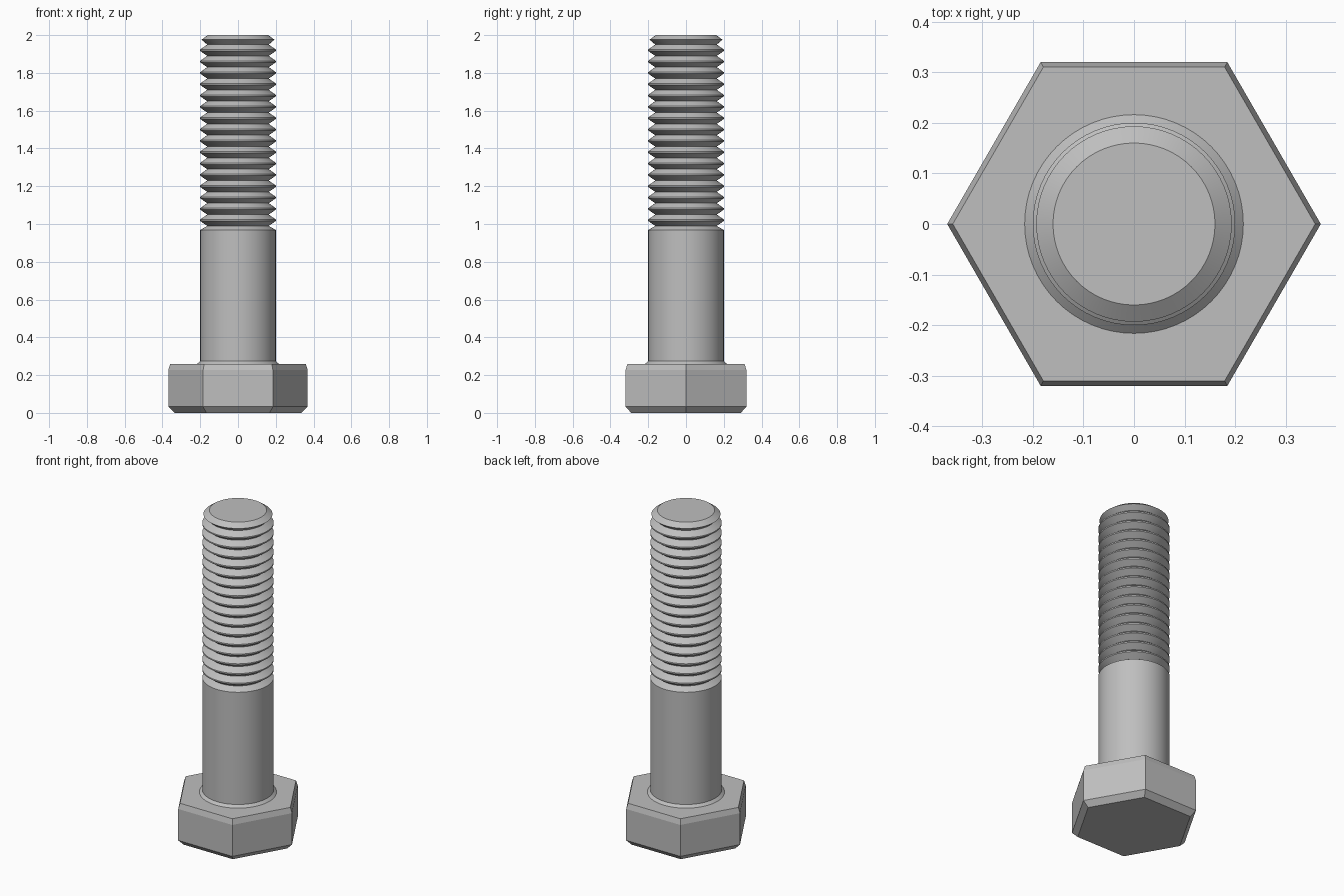
import bpy
import bmesh
from math import sin, cos, pi

cube = bpy.data.objects.get("Cube")
if cube:
    bpy.data.objects.remove(cube, do_unlink=True)

# Plain steel
steel = bpy.data.materials.new("steel_grey")
steel.use_nodes = True
colour = (0.52, 0.52, 0.52, 1)
steel.diffuse_color = colour
steel.node_tree.nodes["Principled BSDF"].inputs["Base Color"].default_value = colour


def lathe(name, profile, sides, cap_bottom=False, cap_top=False, smooth=True):
    """Stack rings of (radius, height) around z and join them with quads."""
    bm = bmesh.new()
    rings = []
    for r, z in profile:
        rings.append([bm.verts.new((r * cos(2 * pi * i / sides),
                                    r * sin(2 * pi * i / sides), z))
                      for i in range(sides)])
    for low, high in zip(rings, rings[1:]):
        for i in range(sides):
            j = (i + 1) % sides
            bm.faces.new((low[i], low[j], high[j], high[i]))
    if cap_bottom:
        bm.faces.new(rings[0][::-1])
    if cap_top:
        bm.faces.new(rings[-1])
    mesh = bpy.data.meshes.new(name)
    bm.to_mesh(mesh)
    bm.free()
    mesh.materials.append(steel)
    obj = bpy.data.objects.new(name, mesh)
    bpy.context.collection.objects.link(obj)
    if smooth:
        bpy.ops.object.select_all(action="DESELECT")
        obj.select_set(True)
        bpy.context.view_layer.objects.active = obj
        bpy.ops.object.shade_smooth_by_angle(angle=pi / 6)
    return obj


# Hexagonal head with a wide lower chamfer and a slight upper one
lathe("hex_head", [(0.335, 0), (0.369, 0.033), (0.369, 0.227), (0.358, 0.26)],
      6, cap_bottom=True, cap_top=True, smooth=False)

# Plain shank with a collar at the head and a chamfer into the thread
groove, crest, pitch, start = 0.163, 0.2, 0.06, 0.99
lathe("shank", [(0.216, 0.26), (crest, 0.275), (crest, 0.968), (groove, start)], 64)

# Ringed thread with narrow flat crests and a chamfered tip
thread = []
for i in range(16):
    z = start + i * pitch
    thread += [(groove, z), (crest, z + 0.026), (crest, z + 0.034)]
thread += [(groove, 1.95), (0.193, 1.976), (0.16, 2.0)]
lathe("threaded_end", thread, 64, cap_top=True)
